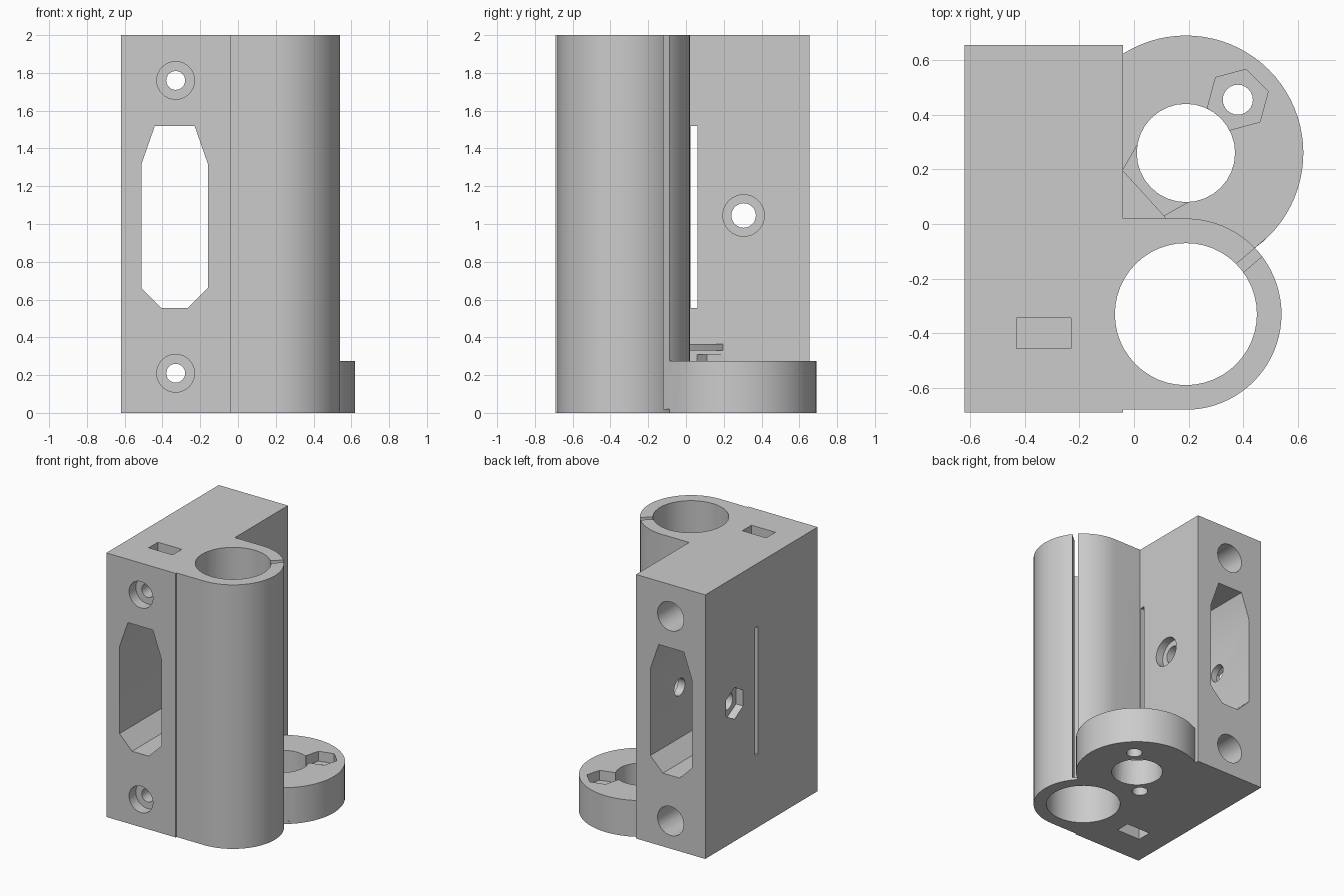
import bpy, bmesh, math
from mathutils import Matrix, Vector

cube = bpy.data.objects.get("Cube")
if cube:
    bpy.data.objects.remove(cube, do_unlink=True)

grey = bpy.data.materials.new("plain grey")
grey.use_nodes = True
grey.diffuse_color = (0.6, 0.6, 0.6, 1)
grey.node_tree.nodes["Principled BSDF"].inputs["Base Color"].default_value = (0.6, 0.6, 0.6, 1)


def prism(name, pts, axis, lo, hi):
    """Extrude a 2D outline along an axis, from lo to hi."""
    place = {"x": lambda a, b, c: (c, a, b),
             "y": lambda a, b, c: (a, c, b),
             "z": lambda a, b, c: (a, b, c)}[axis]
    bm = bmesh.new()
    face = bm.faces.new([bm.verts.new(place(a, b, lo)) for a, b in pts])
    top = bmesh.ops.extrude_face_region(bm, geom=[face])["geom"]
    shift = Vector(place(0, 0, hi - lo))
    bmesh.ops.translate(bm, vec=shift, verts=[v for v in top if isinstance(v, bmesh.types.BMVert)])
    bmesh.ops.recalc_face_normals(bm, faces=bm.faces)
    mesh = bpy.data.meshes.new(name)
    bm.to_mesh(mesh)
    bm.free()
    mesh.materials.append(grey)
    obj = bpy.data.objects.new(name, mesh)
    bpy.context.collection.objects.link(obj)
    return obj


def ring(a, b, r, n=48, turn=0):
    steps = [math.radians(turn) + math.tau * i / n for i in range(n)]
    return [(a + r * math.cos(t), b + r * math.sin(t)) for t in steps]


def rect(a0, a1, b0, b1):
    return [(a0, b0), (a1, b0), (a1, b1), (a0, b1)]


def combine(target, part, operation):
    mod = target.modifiers.new(part.name, "BOOLEAN")
    mod.operation = operation
    mod.solver = "EXACT"
    mod.object = part
    bpy.context.view_layer.objects.active = target
    bpy.ops.object.modifier_apply(modifier=mod.name)
    bpy.data.objects.remove(part, do_unlink=True)


TUBE = (0.19, -0.33)
SEAT = (0.19, 0.26)
NUT_A = (0.38, 0.455)
NUT_B = (0.0, 0.065)

# Main block, rod clamp and round seat
body = prism("clamp_bracket", rect(-0.62, -0.04, -0.69, 0.655), "z", 0, 2)
arc = [(TUBE[0] + 0.35 * math.cos(t), TUBE[1] + 0.35 * math.sin(t))
       for t in [math.pi * (i / 40 - 0.5) for i in range(41)]]
solids = [
    prism("rod_clamp", [(-0.1, -0.68)] + arc + [(-0.1, 0.02)], "z", 0, 2),
    prism("round_seat", ring(*SEAT, 0.43, 80), "z", 0, 0.275),
]
for part in solids:
    combine(body, part, "UNION")

# Bores, clamp slit and seat bolt holes
cuts = [
    prism("rod_bore", ring(*TUBE, 0.26), "z", -0.1, 2.1),
    prism("seat_bore", ring(*SEAT, 0.18, 32), "z", -0.1, 0.5),
    prism("bolt_hole_a", ring(*NUT_A, 0.055, 24), "z", -0.1, 0.5),
    prism("bolt_hole_b", ring(*NUT_B, 0.055, 24), "z", -0.1, 0.25),
    prism("nut_trap_a", ring(*NUT_A, 0.115, 6, 15), "z", 0.2, 0.5),
    prism("nut_trap_b", [(0.03, 0.322), (-0.09, 0.11), (0.03, -0.015), (0.25, 0.11)],
          "z", 0.2, 0.31),
]
slit = prism("clamp_slit", rect(0.2, 0.45, -0.02, 0.02), "z", 0.02, 2.1)
slit.data.transform(Matrix.Translation((*TUBE, 0)) @ Matrix.Rotation(math.radians(40.5), 4, "Z"))
cuts.append(slit)

# Window through the block and the slot across it
window = [(-0.44, 1.52), (-0.23, 1.52), (-0.16, 1.32), (-0.16, 0.66),
          (-0.265, 0.555), (-0.405, 0.555), (-0.51, 0.66), (-0.51, 1.32)]
cuts.append(prism("window", window, "y", -0.8, 0.8))
cuts.append(prism("side_slot", rect(0.025, 0.062, 0.555, 1.52), "x", -0.8, 0.1))

# Mounting screws with front recess, wide rear bore and nut pocket
for z, lo, hi in ((1.76, 1.65, 2.1), (0.21, -0.1, 0.32)):
    cuts += [
        prism("screw_hole", ring(-0.33, z, 0.05, 24), "y", -0.8, 0.8),
        prism("screw_recess", ring(-0.33, z, 0.1, 32), "y", -0.8, -0.61),
        prism("rear_bore", ring(-0.33, z, 0.11, 32), "y", -0.2, 0.8),
        prism("nut_pocket", rect(-0.43, -0.23, -0.455, -0.345), "z", lo, hi),
    ]

# Cross screw with round recess on one side, nut trap on the other
cuts += [
    prism("cross_hole", ring(0.305, 1.045, 0.065, 24), "x", -0.8, 0.1),
    prism("cross_recess", ring(0.305, 1.045, 0.11, 32), "x", -0.1, 0.1),
    prism("cross_nut_trap", ring(0.305, 1.045, 0.12, 6, 30), "x", -0.8, -0.56),
]
for part in cuts:
    combine(body, part, "DIFFERENCE")

# Corner lid above the inner nut trap
lid = prism("corner_lid", [(-0.06, 0.0), (0.13, 0.0), (0.11, 0.03), (-0.04, 0.195), (-0.06, 0.2)],
            "z", 0.33, 0.365)
combine(body, lid, "UNION")

bpy.ops.object.select_all(action="DESELECT")
body.select_set(True)
bpy.context.view_layer.objects.active = body
bpy.ops.object.shade_smooth_by_angle(angle=math.radians(25))
